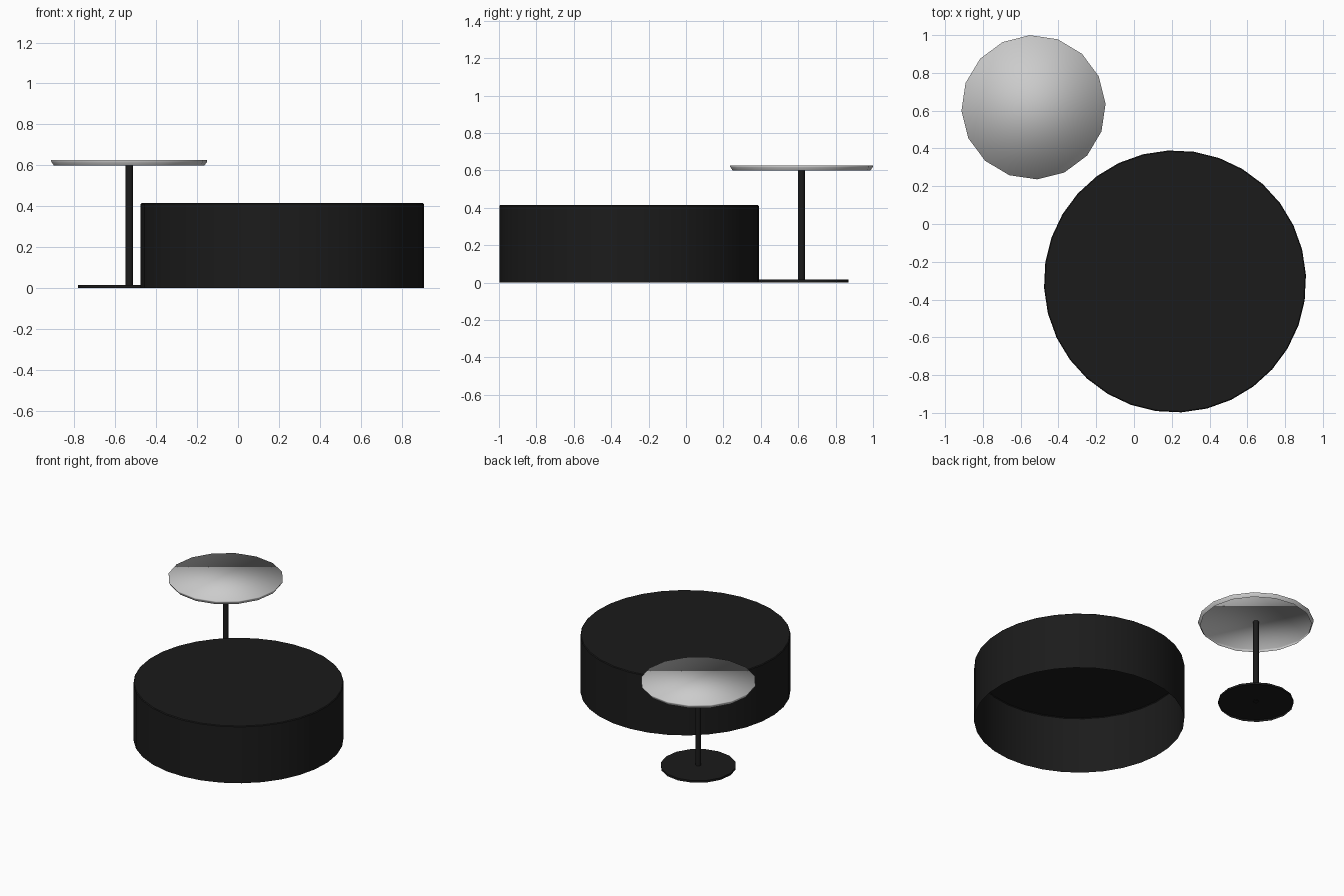
import bpy, bmesh
from math import sin, cos, tau, radians

if "Cube" in bpy.data.objects:
    bpy.data.objects.remove(bpy.data.objects["Cube"])

black = bpy.data.materials.new("black")
black.diffuse_color = (0.011, 0.011, 0.011, 1)
black.use_nodes = True
black.node_tree.nodes["Principled BSDF"].inputs["Base Color"].default_value = black.diffuse_color
PHASE = 0.05  # slight turn shared by all round parts


def turned(name, center, sides, profile, mat=None, angle=40):
    """Round shell open underneath: (radius, z) rings from bottom up, capped on top."""
    bm = bmesh.new()
    rings = []
    for r, z in profile:
        rings.append([bm.verts.new((r * cos(PHASE + tau * i / sides),
                                    r * sin(PHASE + tau * i / sides), z))
                      for i in range(sides)])
    for lo, hi in zip(rings, rings[1:]):
        for i in range(sides):
            j = (i + 1) % sides
            bm.faces.new((lo[i], lo[j], hi[j], hi[i]))
    bm.faces.new(rings[-1])
    mesh = bpy.data.meshes.new(name)
    bm.to_mesh(mesh)
    bm.free()
    ob = bpy.data.objects.new(name, mesh)
    ob.location = (center[0], center[1], 0)
    bpy.context.collection.objects.link(ob)
    if mat:
        mesh.materials.append(mat)
    bpy.ops.object.select_all(action='DESELECT')
    ob.select_set(True)
    bpy.context.view_layer.objects.active = ob
    bpy.ops.object.shade_smooth_by_angle(angle=radians(angle))
    return ob


LARGE = (0.217, -0.304)
SMALL = (-0.532, 0.618)

# Large low drum table
turned("drum_table", LARGE, 32, [(0.694, 0), (0.694, 0.41), (0.689, 0.415)], black)

# Small side table: foot, pole and shallow tray top with undercut rim
turned("foot_plate", SMALL, 16, [(0.25, 0), (0.25, 0.015)], black)
turned("pole", SMALL, 8, [(0.019, 0.012), (0.019, 0.62)], black, 60)
turned("table_top", SMALL, 16, [(0.368, 0.598), (0.382, 0.618), (0.382, 0.625)], None, 180)
